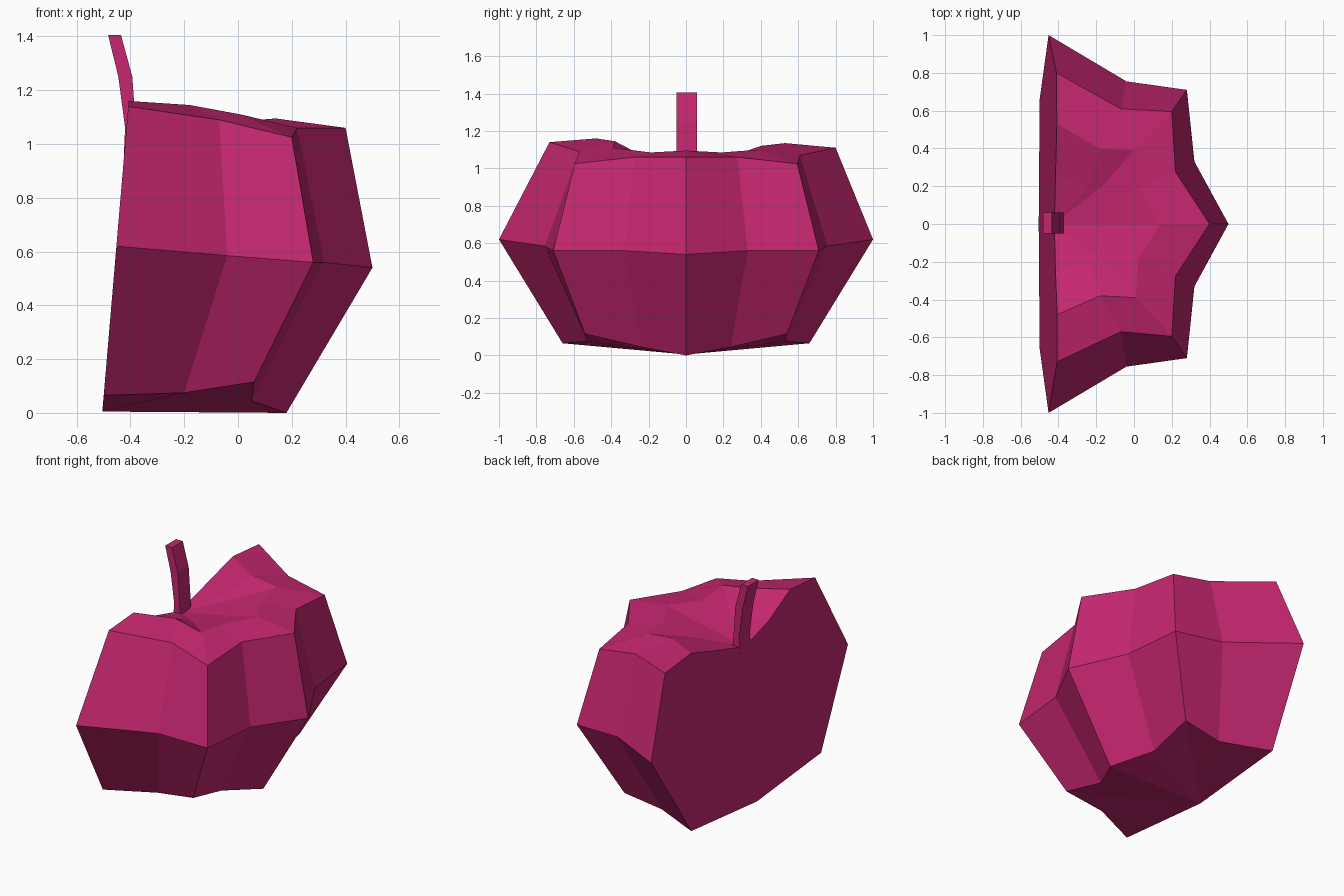
import bpy
import bmesh

default = bpy.data.objects.get("Cube")
if default:
    bpy.data.objects.remove(default)

# One flat colour for the whole fruit
magenta = bpy.data.materials.new("deep magenta")
magenta.use_nodes = True
colour = (0.56, 0.02, 0.16, 1)
magenta.diffuse_color = colour
magenta.node_tree.nodes["Principled BSDF"].inputs["Base Color"].default_value = colour


def finish(bm, name):
    """Turn a bmesh into a flat shaded object."""
    bmesh.ops.recalc_face_normals(bm, faces=bm.faces)
    mesh = bpy.data.meshes.new(name)
    bm.to_mesh(mesh)
    bm.free()
    mesh.materials.append(magenta)
    obj = bpy.data.objects.new(name, mesh)
    bpy.context.collection.objects.link(obj)
    return obj


def mirrored(half):
    """Extend a half ring, running from +y to the middle, over to -y."""
    return half + [(x, -y, z) for x, y, z in reversed(half[:-1])]


def cut_x(z):
    """The flat cut face leans slightly."""
    return -0.505 + 0.085 * z


# Half rings alternate lobe and valley, from the cut face to the middle lobe
base = mirrored([(-0.5, 0.66, 0.065), (-0.2, 0.53, 0.075), (0.06, 0.54, 0.115),
                 (0.05, 0.24, 0.045), (0.18, 0, 0)])
equator = mirrored([(-0.45, 1, 0.62), (-0.04, 0.755, 0.585), (0.28, 0.71, 0.56),
                    (0.32, 0.33, 0.56), (0.5, 0, 0.54)])
shoulder = mirrored([(-0.41, 0.8, 1.11), (-0.07, 0.61, 1.07), (0.2, 0.595, 1.025),
                     (0.22, 0.275, 1.06), (0.4, 0, 1.06)])
crest = mirrored([(-0.41, 0.53, 1.135), (-0.18, 0.4, 1.12), (0, 0.39, 1.1),
                  (0.02, 0.19, 1.085), (0.14, 0, 1.095)])
dimple = mirrored([(-0.41, 0.25, 1.05), (-0.24, 0.2, 1.05), (-0.17, 0.2, 1.05),
                   (-0.16, 0.1, 1.04), (-0.15, 0, 1.03)])

# The front side of the top is slightly narrower and higher
shoulder[-1] = (-0.41, -0.73, 1.14)
shoulder[-2] = (-0.07, -0.57, 1.09)
crest[-1] = (-0.41, -0.48, 1.16)
crest[-2] = (-0.18, -0.38, 1.145)
crest[-3] = (0.01, -0.39, 1.11)

# Half fruit body: rings skinned together, closed by fans and the cut face
bm = bmesh.new()
rings = []
for ring in (base, equator, shoulder, crest, dimple):
    verts = []
    for i, (x, y, z) in enumerate(ring):
        on_cut = i in (0, len(ring) - 1)
        verts.append(bm.verts.new((cut_x(z) if on_cut else x, y, z)))
    rings.append(verts)
bottom = bm.verts.new((cut_x(0.005), 0, 0.005))
pit = bm.verts.new((cut_x(0.98), 0, 0.98))

for low, high in zip(rings, rings[1:]):
    for i in range(len(low) - 1):
        bm.faces.new((low[i], low[i + 1], high[i + 1], high[i]))
for centre, ring in ((bottom, rings[0]), (pit, rings[-1])):
    for a, b in zip(ring, ring[1:]):
        bm.faces.new((centre, a, b))
bm.faces.new([bottom] + [r[0] for r in rings] + [pit] + [r[-1] for r in reversed(rings)])
finish(bm, "half_fruit_body")

# Bent square stem: (left x, right x, z) sections
bm = bmesh.new()
sections = []
for left, right, z in ((-0.425, -0.37, 0.95), (-0.42, -0.38, 1.06),
                       (-0.445, -0.393, 1.25), (-0.483, -0.435, 1.405)):
    corners = ((left, -0.05), (right, -0.05), (right, 0.06), (left, 0.06))
    sections.append([bm.verts.new((x, y, z)) for x, y in corners])
for low, high in zip(sections, sections[1:]):
    for i in range(4):
        j = (i + 1) % 4
        bm.faces.new((low[i], low[j], high[j], high[i]))
bm.faces.new(sections[0])
bm.faces.new(sections[-1])
finish(bm, "stem")
